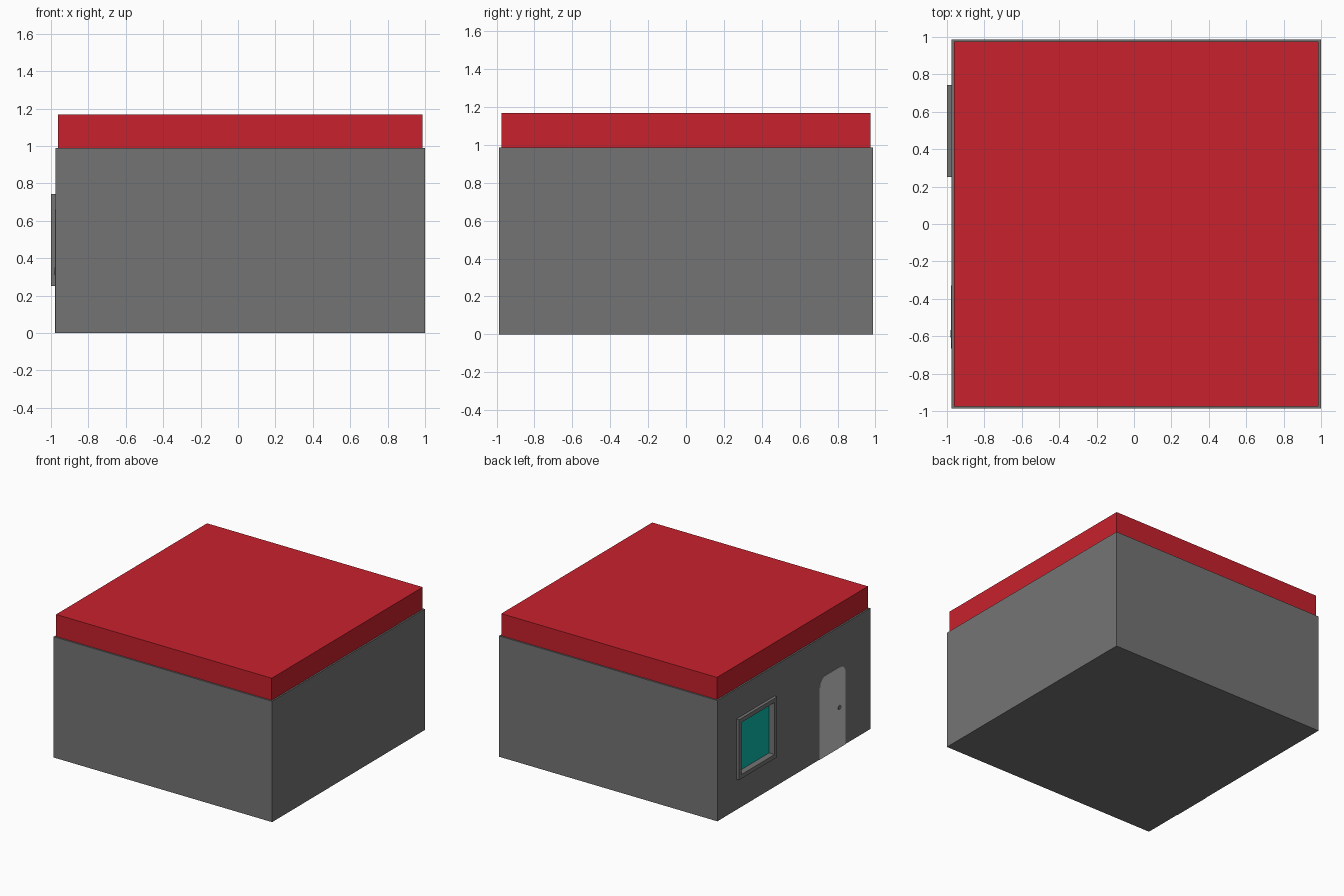
import bpy, bmesh, math
from mathutils import Matrix

if "Cube" in bpy.data.objects:
    bpy.data.objects.remove(bpy.data.objects["Cube"])


def material(name, rgb):
    m = bpy.data.materials.new(name)
    m.diffuse_color = (*rgb, 1)
    m.use_nodes = True
    m.node_tree.nodes["Principled BSDF"].inputs["Base Color"].default_value = m.diffuse_color
    return m


GREY = material("wall grey", (0.175, 0.175, 0.175))
RED = material("roof red", (0.58, 0.0152, 0.0253))
TEAL = material("glass teal", (0.004, 0.48, 0.413))
PALE = material("door pale grey", (0.61, 0.61, 0.61))


def add(name, bm, *mats):
    bmesh.ops.recalc_face_normals(bm, faces=bm.faces)
    me = bpy.data.meshes.new(name)
    bm.to_mesh(me)
    bm.free()
    for m in mats:
        me.materials.append(m)
    ob = bpy.data.objects.new(name, me)
    bpy.context.collection.objects.link(ob)
    return ob


def box(x0, x1, y0, y1, z0, z1):
    bm = bmesh.new()
    bmesh.ops.create_cube(bm, size=1)
    bmesh.ops.scale(bm, vec=(x1 - x0, y1 - y0, z1 - z0), verts=bm.verts)
    bmesh.ops.translate(bm, vec=((x0 + x1) / 2, (y0 + y1) / 2, (z0 + z1) / 2), verts=bm.verts)
    return bm


def plate(outline, x0, x1):
    """Extrude a (y, z) outline along x."""
    bm = bmesh.new()
    face = bm.faces.new([bm.verts.new((x0, y, z)) for y, z in outline])
    ext = bmesh.ops.extrude_face_region(bm, geom=[face])
    verts = [v for v in ext["geom"] if isinstance(v, bmesh.types.BMVert)]
    bmesh.ops.translate(bm, vec=(x1 - x0, 0, 0), verts=verts)
    return bm


def arc(cy, cz, r, a0, a1, n):
    return [(cy + r * math.cos(math.radians(a0 + (a1 - a0) * i / n)),
             cz + r * math.sin(math.radians(a0 + (a1 - a0) * i / n))) for i in range(n + 1)]


WALL = -0.975  # x of the wall holding the door and window

# Walls, with a pocket cut for the recessed window
walls = add("walls", box(WALL, 1, -0.9875, 0.9875, 0, 0.9875), GREY)
cutter = add("window_cutter", box(-1.1, -0.93, 0.27, 0.72, 0.27, 0.72), GREY)
cutter.hide_render = True
cutter.hide_set(True)
cut = walls.modifiers.new("window pocket", 'BOOLEAN')
cut.operation = 'DIFFERENCE'
cut.solver = 'EXACT'
cut.object = cutter

# Flat roof slab
add("roof", box(-0.9625, 0.9875, -0.975, 0.975, 0.9875, 1.168), RED)

# Window: frame with the glass sunk into its inset face
bm = box(-1, -0.945, 0.25, 0.743, 0.25, 0.743)
pane = min(bm.faces, key=lambda f: f.calc_center_median().x)
bmesh.ops.inset_region(bm, faces=[pane], thickness=0.048)
pane = bmesh.ops.extrude_discrete_faces(bm, faces=[pane])["faces"][0]
bmesh.ops.translate(bm, vec=(0.05, 0, 0), verts=pane.verts)
pane.material_index = 1
add("window", bm, GREY, TEAL)

# Door with rounded top corners
R, Y0, Y1, TOP = 0.075, -0.665, -0.33, 0.66
outline = [(Y0, 0), (Y1, 0)]
outline += arc(Y1 - R, TOP - R, R, 0, 90, 8) + arc(Y0 + R, TOP - R, R, 90, 180, 8)
add("door", plate(outline, WALL + 0.002, WALL - 0.003), PALE)

# Door knob
add("door_knob", plate(arc(-0.587, 0.33, 0.02, 0, 345, 23), WALL, WALL - 0.006), GREY)
